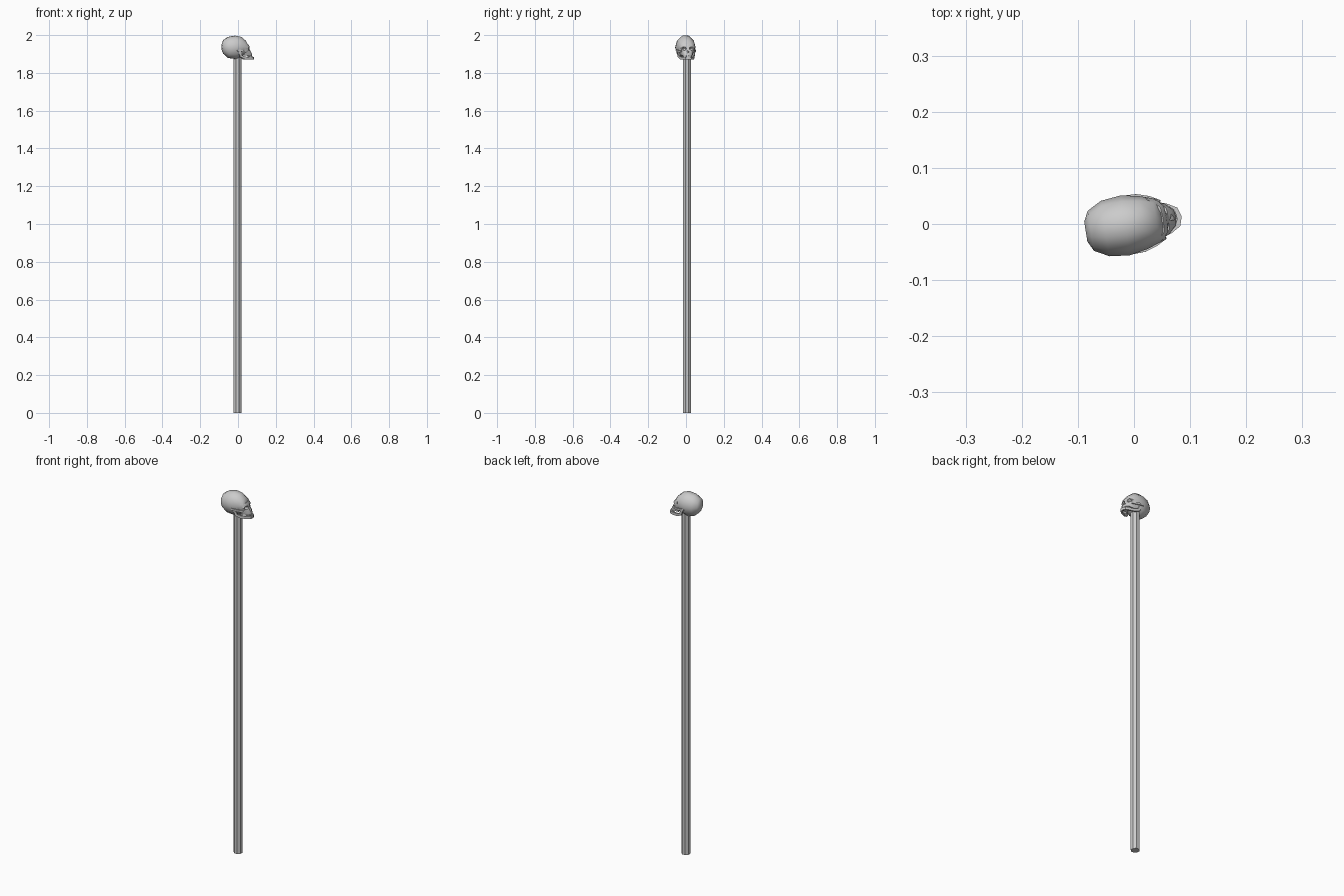
import bpy, bmesh, math
from mathutils import Vector, Matrix

if "Cube" in bpy.data.objects:
    bpy.data.objects.remove(bpy.data.objects["Cube"])

# The skull faces +x, turned slightly towards +y
TURN = Matrix.Rotation(math.radians(9), 4, 'Z')


def make(name, bm, turn=True, angle=40):
    bmesh.ops.recalc_face_normals(bm, faces=bm.faces)
    if turn:
        bm.transform(TURN)
    me = bpy.data.meshes.new(name)
    bm.to_mesh(me)
    bm.free()
    ob = bpy.data.objects.new(name, me)
    bpy.context.collection.objects.link(ob)
    if angle:
        bpy.ops.object.select_all(action='DESELECT')
        ob.select_set(True)
        bpy.context.view_layer.objects.active = ob
        bpy.ops.object.shade_smooth_by_angle(angle=math.radians(angle))
    return ob


def loft(bm, rings):
    """Skin a list of equal-length point rings and cap the ends."""
    vs = [[bm.verts.new(p) for p in r] for r in rings]
    n = len(vs[0])
    for a, b in zip(vs, vs[1:]):
        for k in range(n):
            bm.faces.new((a[k], a[(k + 1) % n], b[(k + 1) % n], b[k]))
    bm.faces.new(vs[0])
    bm.faces.new(vs[-1])


def sweep(bm, path, w, h):
    """Box-section bar along a path; w across, h upright."""
    rings = []
    for i, p in enumerate(path):
        p = Vector(p)
        d = Vector(path[min(i + 1, len(path) - 1)]) - Vector(path[max(i - 1, 0)])
        d.normalize()
        ref = Vector((0, 0, 1)) if abs(d.z) < 0.8 else Vector((1, 0, 0))
        s = d.cross(ref).normalized()
        u = s.cross(d)
        rings.append([p + s * a * w / 2 + u * b * h / 2
                      for a, b in ((-1, -1), (1, -1), (1, 1), (-1, 1))])
    loft(bm, rings)


def ball(center, size):
    bm = bmesh.new()
    bmesh.ops.create_uvsphere(bm, u_segments=8, v_segments=6, radius=1)
    bm.transform(Matrix.Translation(center) @ Matrix.Diagonal((*size, 1)))
    return bm


# Pole: plain eight-sided shaft
bm = bmesh.new()
bmesh.ops.create_cone(bm, cap_ends=True, segments=8, radius1=0.0225, radius2=0.0225, depth=1.9)
bm.transform(Matrix.Translation((-0.003, 0.005, 0.95)) @ Matrix.Rotation(math.pi / 8, 4, 'Z'))
make("pole", bm, turn=False, angle=0)

# Cranium: rings along x as (x, half width, bottom, top)
bm = bmesh.new()
sections = [(-0.087, 0.018, 1.922, 1.952), (-0.078, 0.036, 1.900, 1.976),
            (-0.052, 0.050, 1.876, 1.993), (-0.016, 0.054, 1.871, 2.0),
            (0.016, 0.048, 1.882, 1.993), (0.040, 0.040, 1.900, 1.972),
            (0.052, 0.036, 1.910, 1.950)]
rings = []
for x, w, lo, hi in sections:
    rings.append([(x, w * math.cos(a), (lo + hi) / 2 + (hi - lo) / 2 * math.sin(a))
                  for a in (math.tau * k / 10 for k in range(10))])
loft(bm, rings)
cranium = make("cranium", bm)

# Face: brow down to upper jaw as (z, back x, front x, back half width, front half width)
bm = bmesh.new()
rings = []
for z, xb, xf, wb, wf in [(1.952, 0.030, 0.051, 0.039, 0.022), (1.942, 0.028, 0.057, 0.043, 0.024),
                          (1.920, 0.028, 0.061, 0.041, 0.018), (1.907, 0.030, 0.070, 0.034, 0.016),
                          (1.892, 0.026, 0.074, 0.029, 0.014)]:
    xm = xf - 0.010
    rings.append([(xb, -wb, z), (xm, -(wb + wf) / 2 - 0.002, z), (xf, -wf, z),
                  (xf + 0.002, 0, z), (xf, wf, z), (xm, (wb + wf) / 2 + 0.002, z), (xb, wb, z)])
loft(bm, rings)
face = make("face", bm)

# Eye sockets and nose cavity cut out of cranium and face
cutters = [make("eye_cutter", ball((0.062, s * 0.020, 1.929), (0.018, 0.013, 0.010)), angle=0)
           for s in (-1, 1)]
bm = bmesh.new()
bmesh.ops.create_cone(bm, cap_ends=True, segments=3, radius1=0.008, radius2=0.008, depth=0.025)
bm.transform(Matrix.Translation((0.07, 0, 1.911)) @ Matrix.Rotation(-math.pi / 2, 4, 'Y'))
cutters.append(make("nose_cutter", bm, angle=0))
for ob in (cranium, face):
    for c in cutters:
        m = ob.modifiers.new("cavity", 'BOOLEAN')
        m.operation, m.solver, m.object = 'DIFFERENCE', 'EXACT', c
bpy.context.view_layer.update()
for ob in (cranium, face):
    dg = bpy.context.evaluated_depsgraph_get()
    me = bpy.data.meshes.new_from_object(ob.evaluated_get(dg))
    ob.modifiers.clear()
    ob.data = me
for c in cutters:
    bpy.data.objects.remove(c)

# Cheekbones: arches from below the eyes to the temples
bm = bmesh.new()
for s in (-1, 1):
    sweep(bm, [(0.052, s * 0.032, 1.915), (0.034, s * 0.042, 1.914),
               (0.012, s * 0.049, 1.917), (-0.012, s * 0.050, 1.920)], 0.006, 0.010)
make("cheekbones", bm)

# Lower jaw: rami and chin
bm = bmesh.new()
half = [(0.002, 0.043, 1.914), (0.010, 0.040, 1.888), (0.032, 0.033, 1.879),
        (0.062, 0.023, 1.877), (0.078, 0.014, 1.877)]
path = [(x, -y, z) for x, y, z in half] + [(0.082, 0, 1.877)] + half[::-1]
sweep(bm, path, 0.008, 0.014)
make("lower_jaw", bm)

# Teeth: small blocks around both jaws
bm = bmesh.new()
for z, off in ((1.891, 0.0), (1.885, 0.004)):
    for k in range(-4, 5):
        a = math.radians(k * 17)
        p = (0.045 + off + 0.027 * math.cos(a), 0.022 * math.sin(a), z)
        bmesh.ops.create_cube(bm, size=1, matrix=Matrix.Translation(p)
                              @ Matrix.Rotation(a, 4, 'Z')
                              @ Matrix.Diagonal((0.004, 0.006, 0.007, 1)))
make("teeth", bm, angle=0)
